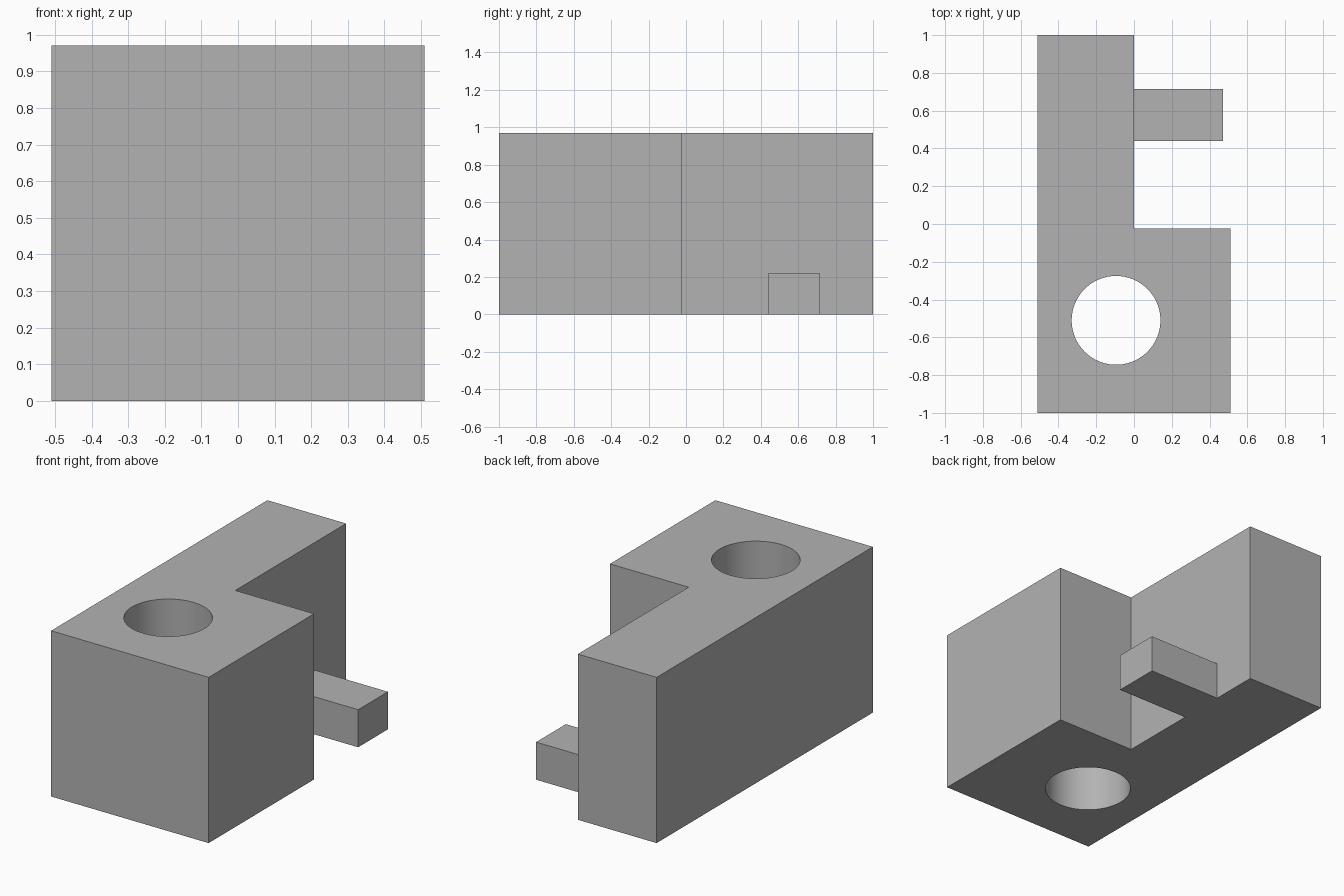
import bpy
import bmesh
import math

default = bpy.data.objects.get("Cube")
if default:
    bpy.data.objects.remove(default, do_unlink=True)

HEIGHT = 0.97

grey = bpy.data.materials.new("plain grey")
grey.use_nodes = True
colour = (0.45, 0.45, 0.45, 1)
grey.diffuse_color = colour
grey.node_tree.nodes["Principled BSDF"].inputs["Base Color"].default_value = colour


def prism(name, outline, bottom, top):
    """Extrude a counter-clockwise outline from bottom to top."""
    bm = bmesh.new()
    base = bm.faces.new([bm.verts.new((x, y, bottom)) for x, y in outline])
    lifted = bmesh.ops.extrude_face_region(bm, geom=[base], use_keep_orig=True)
    verts = [v for v in lifted["geom"] if isinstance(v, bmesh.types.BMVert)]
    bmesh.ops.translate(bm, verts=verts, vec=(0, 0, top - bottom))
    bmesh.ops.recalc_face_normals(bm, faces=bm.faces[:])
    mesh = bpy.data.meshes.new(name)
    bm.to_mesh(mesh)
    bm.free()
    mesh.materials.append(grey)
    obj = bpy.data.objects.new(name, mesh)
    bpy.context.collection.objects.link(obj)
    return obj


def combine(target, other, operation):
    """Apply a boolean and discard the helper object."""
    bpy.context.view_layer.objects.active = target
    mod = target.modifiers.new(operation.title(), "BOOLEAN")
    mod.operation = operation
    mod.solver = "EXACT"
    mod.object = other
    bpy.ops.object.modifier_apply(modifier=mod.name)
    bpy.data.objects.remove(other, do_unlink=True)


# L-shaped block: wide front, narrow arm to the back
body = prism("bracket_body", [(-0.51, -1), (0.51, -1), (0.51, -0.025),
                              (0, -0.025), (0, 1), (-0.51, 1)], 0, HEIGHT)

# Low tab sticking out of the arm, rooted inside it
tab = prism("side_tab", [(-0.1, 0.44), (0.47, 0.44), (0.47, 0.715), (-0.1, 0.715)], 0, 0.22)
combine(body, tab, "UNION")

# Round hole straight through the wide end
circle = [(-0.095 + 0.235 * math.cos(a), -0.51 + 0.235 * math.sin(a))
          for a in (math.tau * i / 96 for i in range(96))]
cutter = prism("hole_cutter", circle, -0.1, HEIGHT + 0.1)
cutter.hide_render = True
combine(body, cutter, "DIFFERENCE")

# Smooth hole wall, sharp block edges
bpy.ops.object.select_all(action="DESELECT")
body.select_set(True)
bpy.context.view_layer.objects.active = body
bpy.ops.object.shade_smooth_by_angle(angle=math.radians(30))
